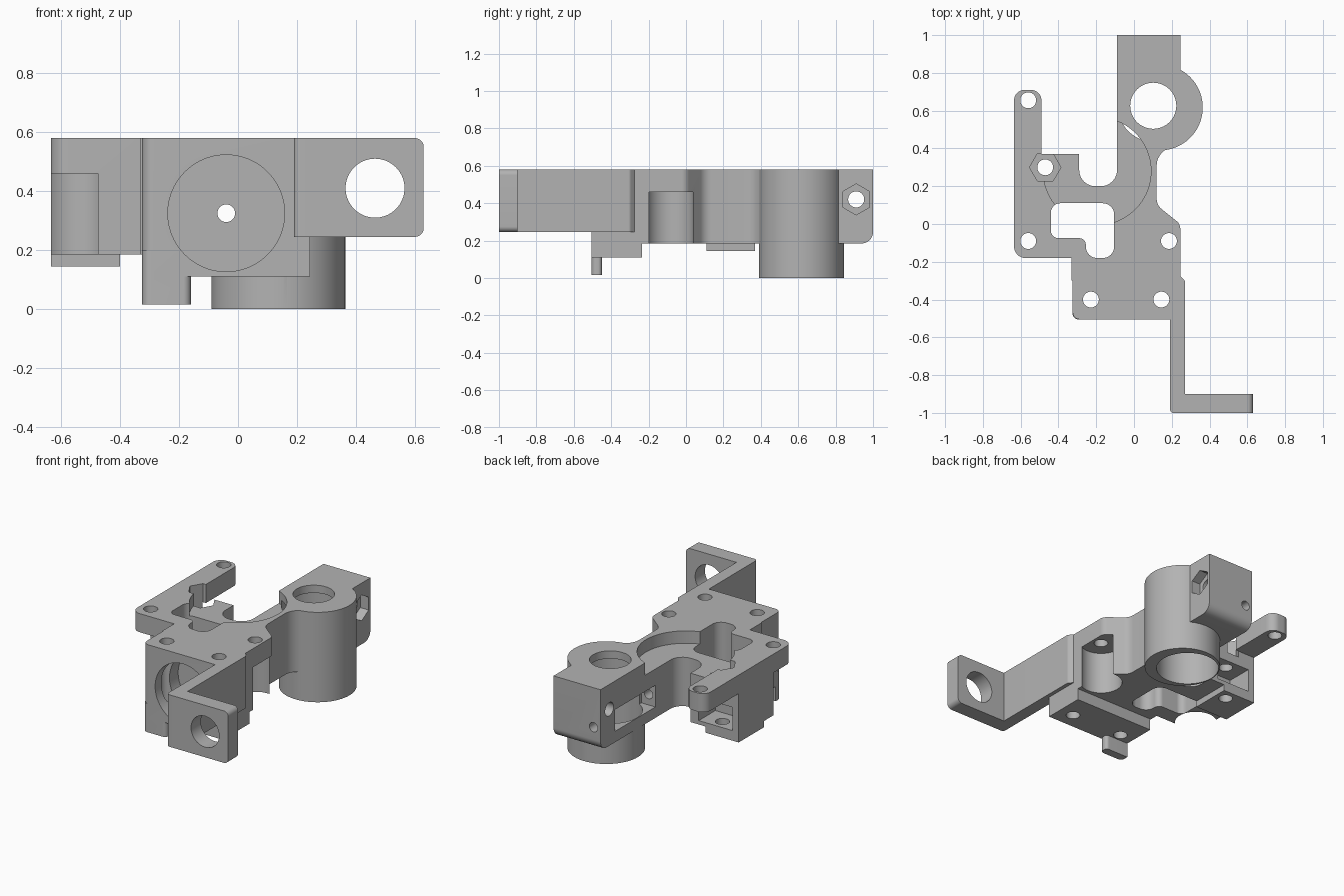
import bpy, bmesh, math
from mathutils import Vector

if "Cube" in bpy.data.objects:
    bpy.data.objects.remove(bpy.data.objects["Cube"], do_unlink=True)

grey = bpy.data.materials.new("matte grey")
grey.use_nodes = True
COLOUR = (0.45, 0.45, 0.45, 1)
grey.diffuse_color = COLOUR
grey.node_tree.nodes["Principled BSDF"].inputs["Base Color"].default_value = COLOUR


def rounded(points, steps=8):
    """Outline from (u, v, radius) corners, with a fillet where radius > 0."""
    out = []
    for i, (u, v, *rad) in enumerate(points):
        p = Vector((u, v))
        if not rad:
            out.append(p)
            continue
        a = (Vector(points[i - 1][:2]) - p).normalized()
        b = (Vector(points[(i + 1) % len(points)][:2]) - p).normalized()
        half = a.angle(b) / 2
        reach = rad[0] / math.tan(half)
        centre = p + (a + b).normalized() * rad[0] / math.sin(half)
        start, end = p + a * reach - centre, p + b * reach - centre
        for k in range(steps + 1):
            t = k / steps
            d = (start * (1 - t) + end * t).normalized()
            out.append(centre + d * rad[0])
    return out


def circle(u, v, r, sides=64, turn=0):
    return [Vector((u + r * math.cos(turn + math.tau * k / sides),
                    v + r * math.sin(turn + math.tau * k / sides))) for k in range(sides)]


def rect(u0, u1, v0, v1):
    return [Vector(c) for c in ((u0, v0), (u1, v0), (u1, v1), (u0, v1))]


def prism(name, outline, low, high, axis="z"):
    """Solid made by pushing a flat outline along one axis."""
    place = {"z": lambda p, w: (p.x, p.y, w),
             "y": lambda p, w: (p.x, w, p.y),
             "x": lambda p, w: (w, p.x, p.y)}[axis]
    bm = bmesh.new()
    base = [bm.verts.new(place(p, low)) for p in outline]
    top = [bm.verts.new(place(p, high)) for p in outline]
    bm.faces.new(base)
    bm.faces.new(top)
    for i in range(len(base)):
        bm.faces.new((base[i - 1], base[i], top[i], top[i - 1]))
    bmesh.ops.recalc_face_normals(bm, faces=bm.faces)
    mesh = bpy.data.meshes.new(name)
    bm.to_mesh(mesh)
    bm.free()
    mesh.materials.append(grey)
    ob = bpy.data.objects.new(name, mesh)
    bpy.context.collection.objects.link(ob)
    return ob


def combine(target, tool, operation):
    mod = target.modifiers.new(tool.name, "BOOLEAN")
    mod.operation, mod.solver, mod.object = operation, "EXACT", tool
    bpy.context.view_layer.objects.active = target
    bpy.ops.object.modifier_apply(modifier=mod.name)
    bpy.data.objects.remove(tool, do_unlink=True)


TOP, BOTTOM, SHELF = 0.58, 0.185, 0.46

# Main plate with the U-shaped gap and the waist on the left side
body = prism("carriage_bracket", rounded([
    (-.33, -.3), (.245, -.3), (.245, 0, .05), (.12, .1, .07), (.12, .37, .1),
    (.22, .42), (.22, .65), (-.09, .65), (-.09, .2, .085), (-.29, .2, .085),
    (-.29, .37), (-.635, .37), (-.635, -.18, .06), (-.33, -.18)]), BOTTOM, TOP)

solids = [
    # Deep front block and its corner tab
    prism("front_block", rounded([(-.325, -.505, .04), (.245, -.505), (.245, -.235),
                                  (-.325, -.235)]), .11, TOP),
    prism("stop_tab", rounded([(-.325, -.505, .03), (-.16, -.505, .025), (-.16, -.45, .02),
                               (-.325, -.45)]), .015, .2),
    # Long arm with the drilled foot
    prism("front_arm", rounded([(.19, -1, .02), (.27, -1), (.27, -.3, .02), (.24, -.27),
                                (.19, -.27)]), .245, TOP),
    prism("arm_foot", rounded([(.23, .245), (.63, .245, .03), (.63, TOP, .03), (.23, TOP)]),
          -1, -.9, "y"),
    # Thin finger and the pad below the nut trap
    prism("finger", rounded([(-.635, .3), (-.49, .3), (-.49, .71, .055), (-.635, .71, .055)]),
          SHELF, TOP),
    prism("nut_pad", rect(-.635, -.4, .11, .37), .145, .3),
    # Rear clamp block and the tall bearing tube
    prism("rear_block", rounded([(.6, BOTTOM), (1, BOTTOM, .06), (1, TOP), (.6, TOP)]),
          -.09, .245, "x"),
    prism("bearing_tube", circle(.137, .617, .227, 96), 0, TOP),
]
for solid in solids:
    combine(body, solid, "UNION")

cutters = [
    # Bearing seat with the smaller opening on top
    prism("bearing_bore", circle(.102, .624, .187, 96), -.1, .53),
    prism("bearing_opening", circle(.102, .626, .122), .4, .7),
    # Shallow round recess and the stepped window
    prism("round_recess", circle(-.195, .28, .285, 96), .5, .7),
    prism("window", rounded([(-.44, -.075, .04), (-.255, -.075, .035), (-.255, -.18, .06),
                             (-.105, -.18, .06), (-.105, .11, .06), (-.44, .11, .05)]), -.1, .7),
    # Round cavity in the front face and the long rod channel behind it
    prism("front_cavity", circle(-.04, .325, .198, 96), -.6, -.27, "y"),
    prism("rod_channel", circle(-.04, .325, .03, 32), -.4, 1.1, "y"),
    prism("side_pocket", rect(.44, .85, .255, .395), -.2, .01, "x"),
    # Hole in the foot, clamp bolt hole and hexagonal nut seat
    prism("foot_hole", circle(.465, .41, .1), -1.1, -.8, "y"),
    prism("clamp_hole", circle(.91, .42, .043, 32), -.2, .4, "x"),
    prism("clamp_nut", circle(.91, .42, .083, 6, math.pi / 6), .185, .4, "x"),
    # Nut trap in the plate with an open pocket beneath
    prism("nut_trap", circle(-.47, .3, .083, 6), .42, .7),
    prism("rear_pocket", rect(-.59, -.35, .2, .5), .21, .36),
]
# Screw holes, and relief notches under the outer two
for x, y in ((-.56, .655), (-.56, -.09), (.185, -.09), (-.228, -.4), (.145, -.4), (-.47, .3)):
    cutters.append(prism("screw_hole", circle(x, y, .042, 32), -.1, .7))
for x in (-.56, .185):
    cutters.append(prism("screw_relief", circle(x, -.087, .126), .1, SHELF))
for cutter in cutters:
    combine(body, cutter, "DIFFERENCE")

bpy.ops.object.select_all(action="DESELECT")
body.select_set(True)
bpy.context.view_layer.objects.active = body
bpy.ops.object.shade_smooth_by_angle(angle=math.radians(30))
